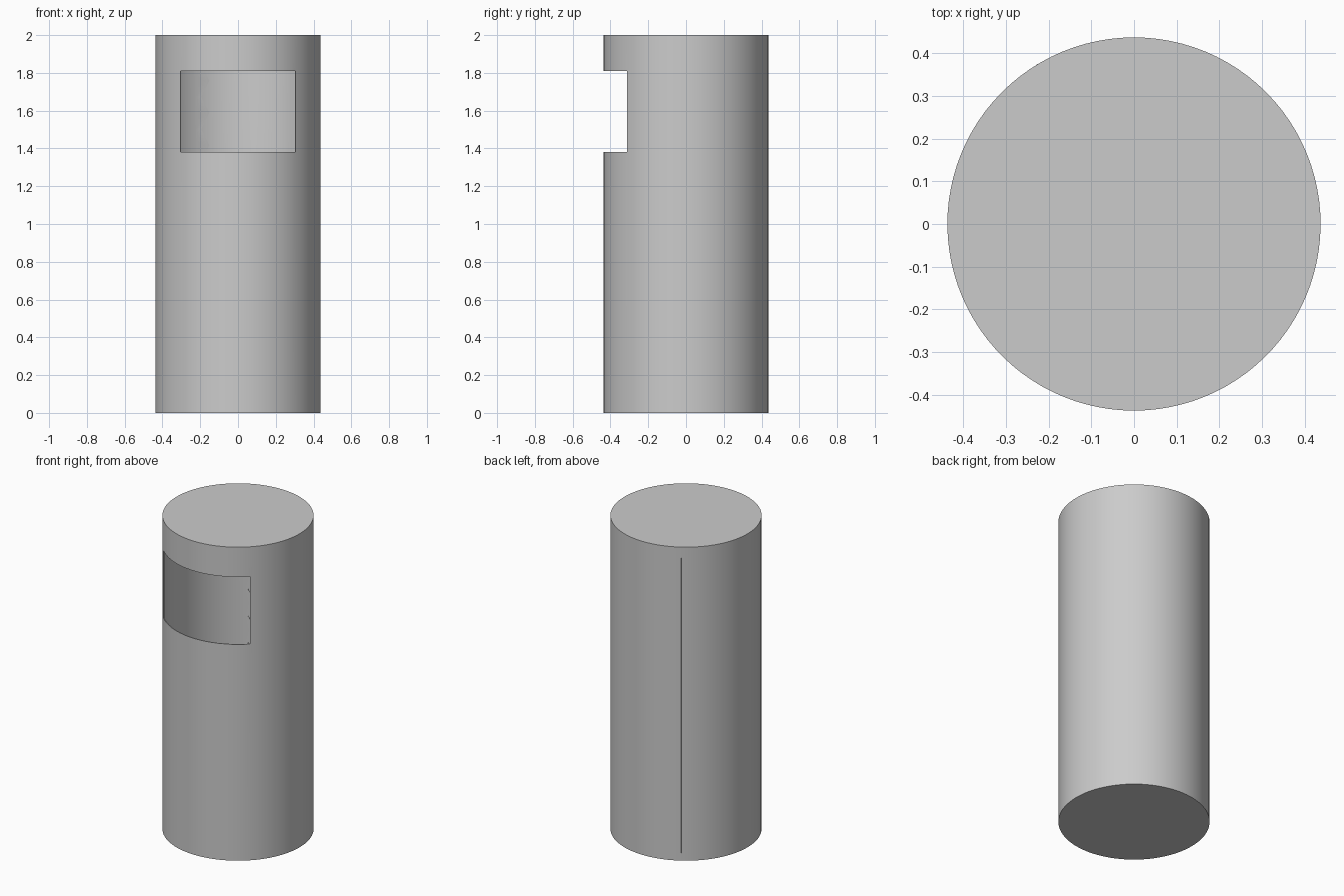
import bpy, bmesh, math

if "Cube" in bpy.data.objects:
    bpy.data.objects.remove(bpy.data.objects["Cube"])

R, H = 0.437, 2.0
Z0, Z1 = 1.38, 1.81              # window bottom and top
HALF = math.asin(0.305 / R)      # window half angle
WIN, REST = 24, 72               # segments across the window and around the rest


def finish(name, bm, thickness):
    """Turn a bmesh sheet into a smooth-shaded object with a thin wall."""
    bmesh.ops.recalc_face_normals(bm, faces=bm.faces)
    mesh = bpy.data.meshes.new(name)
    bm.to_mesh(mesh)
    bm.free()
    ob = bpy.data.objects.new(name, mesh)
    bpy.context.collection.objects.link(ob)
    mod = ob.modifiers.new("wall", 'SOLIDIFY')
    mod.thickness = thickness
    mod.offset = -1
    bpy.ops.object.select_all(action='DESELECT')
    ob.select_set(True)
    bpy.context.view_layer.objects.active = ob
    bpy.ops.object.modifier_apply(modifier=mod.name)
    bpy.ops.object.shade_smooth_by_angle(angle=math.radians(30))
    return ob


# Hollow tube with closed ends; angle 0 is the front (-y)
angles = [-HALF + 2 * HALF * i / WIN for i in range(WIN)]
angles += [HALF + (2 * math.pi - 2 * HALF) * i / REST for i in range(REST)]
n = len(angles)
bm = bmesh.new()
rings = [[bm.verts.new((R * math.sin(a), -R * math.cos(a), z)) for a in angles]
         for z in (0, Z0, Z1, H)]
for k in range(3):
    for i in range(n):
        j = (i + 1) % n
        bm.faces.new((rings[k][i], rings[k][j], rings[k + 1][j], rings[k + 1][i]))
bm.faces.new(rings[0][::-1])
bm.faces.new(rings[3])
# Open the front window
bm.faces.ensure_lookup_table()
bmesh.ops.delete(bm, geom=[bm.faces[n + i] for i in range(WIN)], context='FACES')
finish("tube_body", bm, 0.005)


def curved_strip(name, radius, start, edge, z_low, z_high, rows, thickness):
    """Curved strip on the back wall; edge(row) gives its far angle in degrees."""
    bm = bmesh.new()
    cols = 4
    grid = []
    for r in range(rows + 1):
        z = z_low + (z_high - z_low) * r / rows
        row = []
        for c in range(cols + 1):
            a = math.radians(start + (edge(r) - start) * c / cols)
            row.append(bm.verts.new((-radius * math.sin(a), radius * math.cos(a), z)))
        grid.append(row)
    for r in range(rows):
        for c in range(cols):
            bm.faces.new((grid[r][c], grid[r][c + 1], grid[r + 1][c + 1], grid[r + 1][c]))
    return finish(name, bm, thickness)


# Overlap of the rolled sheet inside the back wall, with a zigzag edge
curved_strip("inner_seam_flap", R - 0.007, 31.3, lambda r: 27.2 if r % 2 else 20.8,
             0.05, 1.93, 22, 0.003)
# Fine seam line on the outside of the back
curved_strip("outer_seam", R + 0.001, 31.4, lambda r: 31.0, 0.05, 1.93, 1, 0.002)
